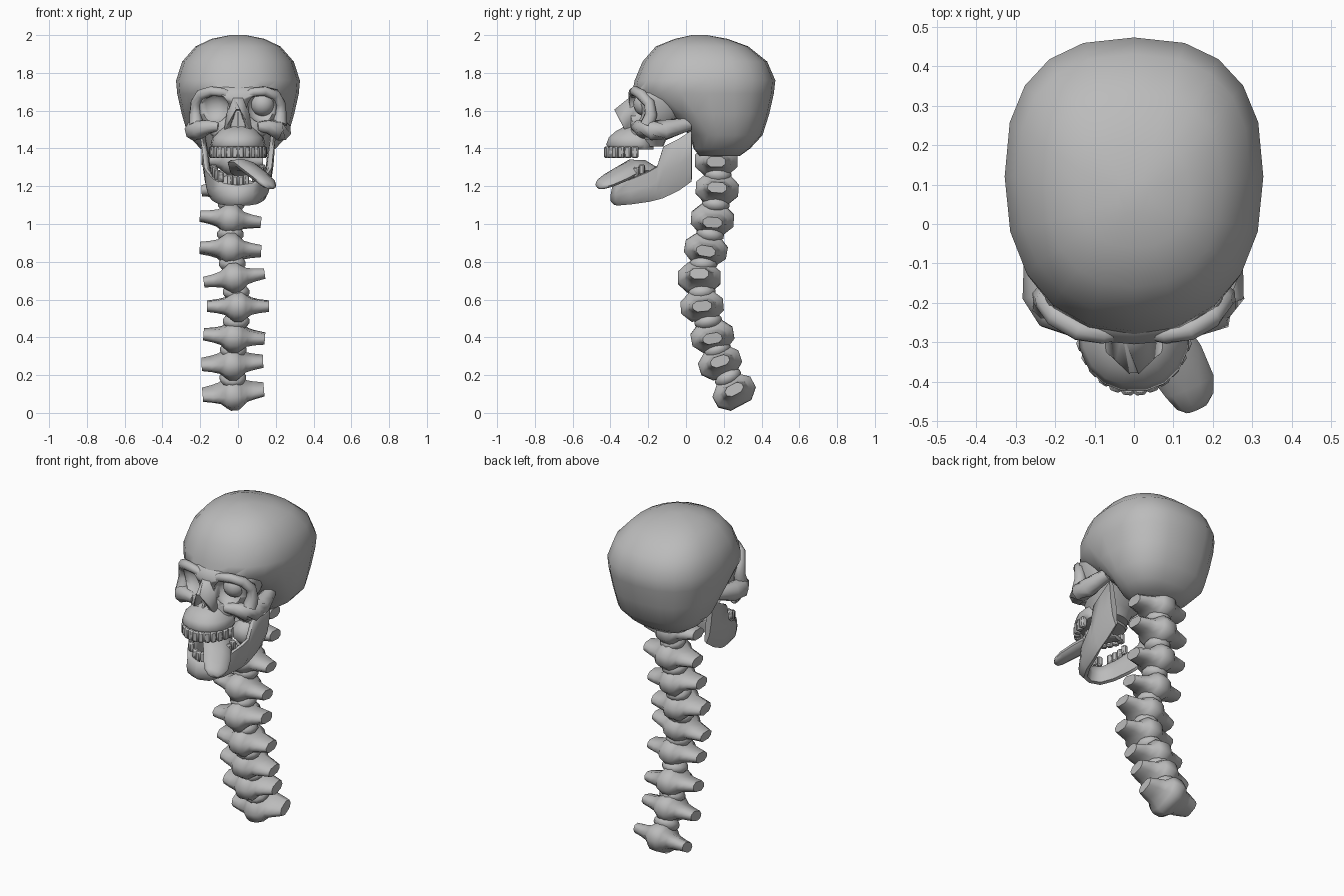
import bpy, bmesh, math
from mathutils import Vector, Matrix, Euler

if "Cube" in bpy.data.objects:
    bpy.data.objects.remove(bpy.data.objects["Cube"])

bone = bpy.data.materials.new("bone_grey")
bone.diffuse_color = (0.5, 0.5, 0.5, 1)
bone.use_nodes = True
bone.node_tree.nodes["Principled BSDF"].inputs["Base Color"].default_value = bone.diffuse_color


def finish(bm, name, angle=40):
    bmesh.ops.recalc_face_normals(bm, faces=bm.faces)
    me = bpy.data.meshes.new(name)
    bm.to_mesh(me)
    bm.free()
    ob = bpy.data.objects.new(name, me)
    bpy.context.collection.objects.link(ob)
    me.materials.append(bone)
    bpy.ops.object.select_all(action='DESELECT')
    ob.select_set(True)
    bpy.context.view_layer.objects.active = ob
    bpy.ops.object.shade_smooth_by_angle(angle=math.radians(angle))
    return ob


def loft(rings):
    """Skin a list of equal-length point rings and cap both ends."""
    bm = bmesh.new()
    rows = [[bm.verts.new(p) for p in r] for r in rings]
    n = len(rows[0])
    for a, b in zip(rows, rows[1:]):
        for i in range(n):
            j = (i + 1) % n
            bm.faces.new((a[i], a[j], b[j], b[i]))
    bm.faces.new(rows[0])
    bm.faces.new(rows[-1])
    return bm


def oval(z, yf, yb, w, ym=None, n=20, back=0.88):
    """Horizontal ring from front yf to back yb, widest (w) at ym."""
    ym = (yf + yb) / 2 if ym is None else ym
    pts = []
    for i in range(n):
        t = 2 * math.pi * i / n
        c, s = math.cos(t), math.sin(t)
        b, p = (yb - ym, back) if s > 0 else (ym - yf, .88)
        pts.append((w * math.copysign(abs(c) ** p, c),
                    ym + b * math.copysign(abs(s) ** p, s), z))
    return pts


def tube(points, name, n=8):
    """Smooth bar through (x, y, z, radius) points."""
    pts = [Vector(p[:3]) for p in points]
    rings = []
    for k, p in enumerate(pts):
        d = pts[min(k + 1, len(pts) - 1)] - pts[max(k - 1, 0)]
        u = d.cross(Vector((.3, 1, .35))).normalized()
        v = d.cross(u).normalized()
        rings.append([p + (u * math.cos(math.tau * i / n) + v * math.sin(math.tau * i / n)) * points[k][3]
                      for i in range(n)])
    return finish(loft(rings), name, 70)


def hull(points, name, angle=50):
    bm = bmesh.new()
    for p in points:
        bm.verts.new(p)
    bmesh.ops.convex_hull(bm, input=bm.verts)
    return finish(bm, name, angle)


def ball(name, loc, r, seg=14, rings=9, rot=(0, 0, 0)):
    bm = bmesh.new()
    m = Matrix.Translation(loc) @ Euler(rot).to_matrix().to_4x4() @ Matrix.Diagonal((*r, 1))
    bmesh.ops.create_uvsphere(bm, u_segments=seg, v_segments=rings, radius=1, matrix=m)
    return finish(bm, name, 60)


def cut(ob, cutter):
    cutter.hide_render = True
    m = ob.modifiers.new("cut", 'BOOLEAN')
    m.operation, m.object, m.solver = 'DIFFERENCE', cutter, 'EXACT'


# Braincase
cranium = finish(loft([oval(*r, back=.8) for r in [
    (1.36, .07, .285, .14, .18), (1.40, .04, .34, .20, .18), (1.47, .02, .405, .265, .17),
    (1.58, -.11, .44, .297, .14), (1.69, -.285, .465, .322, .12), (1.76, -.272, .473, .328, .12),
    (1.86, -.23, .43, .295, .12), (1.94, -.16, .33, .225, .1), (1.98, -.06, .22, .14, .08),
    (2.0, .03, .11, .04, .07)]]), "cranium", 60)

# Face block below the brow
face = finish(loft([oval(*r) for r in [
    (1.41, -.33, -.12, .11), (1.46, -.32, -.10, .13), (1.52, -.30, -.02, .19),
    (1.58, -.295, .02, .215), (1.65, -.305, .05, .235), (1.69, -.305, .05, .235),
    (1.74, -.262, .05, .20)]]), "face", 60)

# Eye sockets, with one eyeball left in place
for s in (-1, 1):
    socket = ball("socket_cutter", (s * .13, -.28, 1.615), (.085, .07, .08), rot=(0, s * .25, 0))
    cut(face, socket)
    cut(cranium, socket)
ball("eyeball", (.13, -.215, 1.635), (.064, .064, .064), 16, 10)

# Nasal bridge with its triangular opening
nose = hull([(s * x, y, z) for s in (-1, 1) for x, y, z in [
    (.03, -.275, 1.69), (.022, -.30, 1.665), (.012, -.38, 1.605), (.045, -.345, 1.56), (.075, -.32, 1.49),
    (.075, -.24, 1.49), (.045, -.24, 1.68)]], "nose_bone", 70)
hole = hull([(s * x, y, z) for s in (-1, 1) for x, y, z in [
    (.01, -.5, 1.615), (.048, -.5, 1.515), (.03, -.5, 1.50),
    (.01, -.29, 1.60), (.04, -.29, 1.515)]], "nose_cutter")
cut(nose, hole)
cut(face, hole)
hull([(s * .006, y, z) for s in (-1, 1) for y, z in
      [(-.29, 1.61), (-.34, 1.5), (-.27, 1.5)]], "nasal_septum")

# Brow ridge, outer eye rim and cheekbone with its arch, on both sides
for s in (-1, 1):
    tube([(s * x, y, z, r) for x, y, z, r in [
        (.03, -.275, 1.675, .018), (.08, -.28, 1.697, .025), (.14, -.27, 1.703, .027),
        (.195, -.235, 1.685, .03), (.222, -.195, 1.64, .03), (.225, -.185, 1.58, .034),
        (.22, -.205, 1.525, .04)]], "brow_ridge")
    tube([(s * x, y, z, r) for x, y, z, r in [
        (.10, -.27, 1.515, .025), (.155, -.25, 1.515, .037), (.205, -.225, 1.50, .05),
        (.228, -.18, 1.495, .056), (.225, -.11, 1.50, .055), (.215, -.05, 1.515, .045),
        (.20, .02, 1.53, .035)]], "cheekbone")

# Upper jaw
finish(loft([oval(*r, n=18) for r in [
    (1.395, -.405, -.17, .13, -.25), (1.42, -.425, -.17, .145, -.25),
    (1.46, -.41, -.18, .135, -.25), (1.49, -.375, -.19, .105, -.25),
    (1.515, -.33, -.20, .08, -.25)]]), "upper_jaw", 60)


def tooth(name, x, y, z, yaw, w, d, h):
    bm = bmesh.new()
    m = Matrix.Translation((x, y, z)) @ Matrix.Rotation(yaw, 4, 'Z') @ Matrix.Diagonal((w, d, h, 1))
    bmesh.ops.create_cube(bm, size=1, matrix=m)
    bmesh.ops.bevel(bm, geom=bm.edges[:], offset=.007, segments=1, affect='EDGES')
    finish(bm, name, 40)


# Upper and lower teeth around the dental arch
for i in range(14):
    t = math.radians(-82 + 164 * i / 13)
    sx, cy = math.sin(t), math.cos(t)
    tooth("upper_tooth", .136 * sx, -.245 - .173 * cy, 1.38, t, .034, .034, .062)
    if i not in (4, 9):
        tooth("lower_tooth", .13 * sx, -.215 - .135 * cy, 1.298 - .07 * cy, t, .03, .03, .055)

# Lower jaw: x, y, bottom, top, thickness for one half, then mirrored
half = [(.0, -.375, 1.10, 1.205, .05), (.07, -.352, 1.098, 1.215, .055), (.12, -.28, 1.105, 1.245, .05),
        (.155, -.19, 1.118, 1.285, .045), (.17, -.15, 1.128, 1.31, .04), (.18, -.12, 1.137, 1.41, .035),
        (.187, -.04, 1.175, 1.45, .04), (.19, .03, 1.225, 1.495, .035)]
path = [(-x, *r) for x, *r in reversed(half[1:])] + half
rings = []
for k, (x, y, lo, hi, th) in enumerate(path):
    a, b = path[max(k - 1, 0)], path[min(k + 1, len(path) - 1)]
    d = Vector((b[0] - a[0], b[1] - a[1], 0)).normalized()
    out = Vector((d.y, -d.x, 0)) * th / 2
    up = Vector((0, 0, 1))
    rings.append([Vector((x * (.8 + .2 * v), y, 0)) + out * u + up * (lo + (hi - lo) * v) for u, v in
                  [(-.6, .04), (.2, 0), (.95, .2), (1, .5), (.6, .95), (0, 1), (-.8, .9), (-1, .45)]])
finish(loft(rings), "lower_jaw", 60)

# Tongue hanging out to one side: x, y, z, half width, half thickness
tongue = [(.0, -.13, 1.27, .05, .02), (.01, -.2, 1.305, .075, .03), (.05, -.27, 1.305, .082, .032),
          (.10, -.34, 1.265, .08, .032), (.14, -.41, 1.23, .07, .028), (.155, -.45, 1.21, .053, .022),
          (.16, -.468, 1.199, .03, .012)]
side, lift = Vector((.87, .4, -.28)).normalized(), Vector((.3, -.2, .9)).normalized()
finish(loft([[Vector((x, y, z)) + side * w * math.cos(t) + lift * h * math.sin(t)
              for t in [math.tau * i / 10 for i in range(10)]]
             for x, y, z, w, h in tongue]), "tongue", 60)

# Spine: x, y, z, pitch, roll of each vertebra
spine = [(-.03, .16, 1.335, 0, 2), (-.03, .165, 1.185, -4, -3), (-.04, .14, 1.025, -4, 6),
         (-.04, .105, .865, -10, 3), (-.02, .07, .715, 0, -8), (0, .085, .565, 5, 0),
         (-.02, .14, .405, 10, 4), (-.03, .18, .265, 18, -3), (-.025, .255, .11, 28, -5)]
profile = [(-1, .4), (-.55, 1), (.55, 1), (1, .4), (1, -.4), (.55, -1), (-.55, -1), (-1, -.4)]
# Spike tip, spike, waist and body: distance from centre, half depth, half height
stations = [(.163, .05, .028), (.11, .068, .034), (.07, .078, .043), (.042, .106, .062), (.02, .113, .078)]
stations = [(-x, a, b) for x, a, b in stations] + stations[::-1]
prev = None
for x, y, z, pitch, roll in spine:
    m = Matrix.Translation((x, y, z)) @ Euler((math.radians(pitch), math.radians(roll), 0)).to_matrix().to_4x4()
    finish(loft([[m @ Vector((sx, u * a, v * b)) for u, v in profile]
                 for sx, a, b in stations]), "vertebra", 60)
    if prev:
        mid = (Vector((x, y, z)) + prev) / 2
        ball("spinal_disc", mid + Vector((0, .005, 0)), (.072, .075, .046), 12, 7, (math.radians(pitch), 0, 0))
    prev = Vector((x, y, z))
